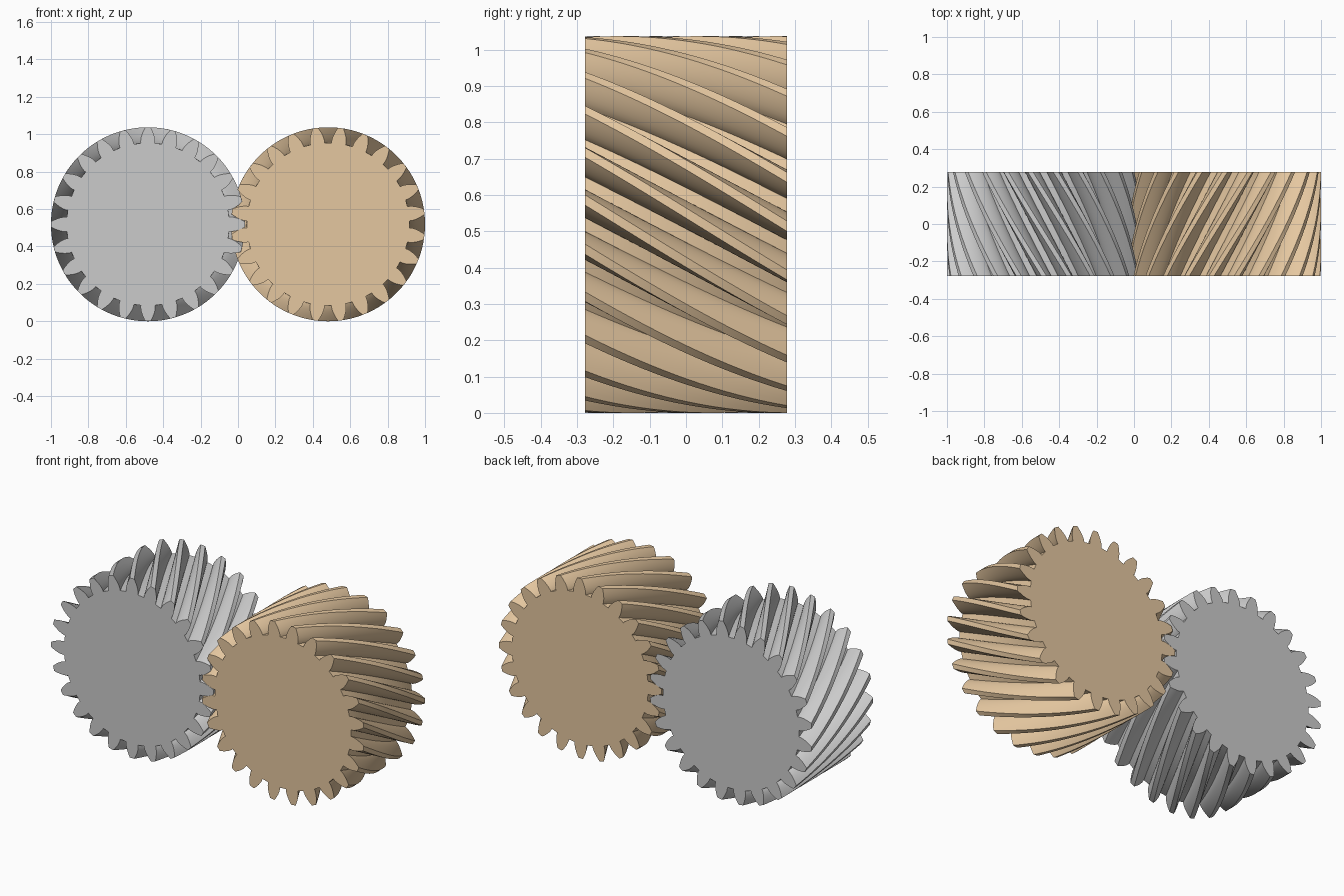
import bpy, bmesh, math

if "Cube" in bpy.data.objects:
    bpy.data.objects.remove(bpy.data.objects["Cube"])

TEETH = 24
PITCH_R, OUTER_R, ROOT_R = 0.4815, 0.5185, 0.435
WIDTH = 0.556
TWIST = math.radians(38)          # total helix turn across the width
LAYERS = 28
PRESSURE = math.radians(22.8)
BASE_R = PITCH_R * math.cos(PRESSURE)


def involute(r):
    a = math.acos(min(1.0, BASE_R / r))
    return math.tan(a) - a


def half_angle(r):
    """Half the tooth's angular thickness at radius r."""
    return math.pi / (2 * TEETH) + involute(PITCH_R) - involute(max(r, BASE_R))


def gear_profile(phase):
    """Polar outline (radius, angle) of the toothed disc."""
    steps = 6
    radii = [ROOT_R] + [BASE_R + (OUTER_R - BASE_R) * i / steps for i in range(steps + 1)]
    tooth = [(r, -half_angle(r)) for r in radii]
    tooth += [(r, -a) for r, a in reversed(tooth)]
    pitch = 2 * math.pi / TEETH
    return [(r, a + phase + k * pitch) for k in range(TEETH) for r, a in tooth]


def helical_gear(name, cx, phase, direction, color=None):
    outline = gear_profile(phase)
    n = len(outline)
    bm = bmesh.new()
    rings = []
    for j in range(LAYERS + 1):
        t = j / LAYERS
        y = -WIDTH / 2 + WIDTH * t
        turn = direction * TWIST * t
        rings.append([bm.verts.new((cx + r * math.cos(a + turn), y,
                                    OUTER_R + r * math.sin(a + turn)))
                      for r, a in outline])
    # toothed side surface
    for lo, hi in zip(rings, rings[1:]):
        for i in range(n):
            k = (i + 1) % n
            bm.faces.new((lo[i], lo[k], hi[k], hi[i]))
    # flat end faces
    bm.faces.new(rings[0])
    bm.faces.new(rings[-1])
    bmesh.ops.recalc_face_normals(bm, faces=bm.faces[:])
    mesh = bpy.data.meshes.new(name)
    bm.to_mesh(mesh)
    bm.free()
    obj = bpy.data.objects.new(name, mesh)
    bpy.context.collection.objects.link(obj)
    if color:
        mat = bpy.data.materials.new(name + "_colour")
        mat.diffuse_color = color
        mat.use_nodes = True
        mat.node_tree.nodes["Principled BSDF"].inputs["Base Color"].default_value = mat.diffuse_color
        mesh.materials.append(mat)
    bpy.ops.object.select_all(action='DESELECT')
    obj.select_set(True)
    bpy.context.view_layer.objects.active = obj
    bpy.ops.object.shade_smooth_by_angle(angle=math.radians(25))
    return obj


# left gear has a tooth on the contact line, right gear a gap; opposite hands
helical_gear("left_gear", -PITCH_R, 0.0, 1)
helical_gear("right_gear", PITCH_R, math.pi / TEETH, -1, (0.78, 0.57, 0.35, 1))
